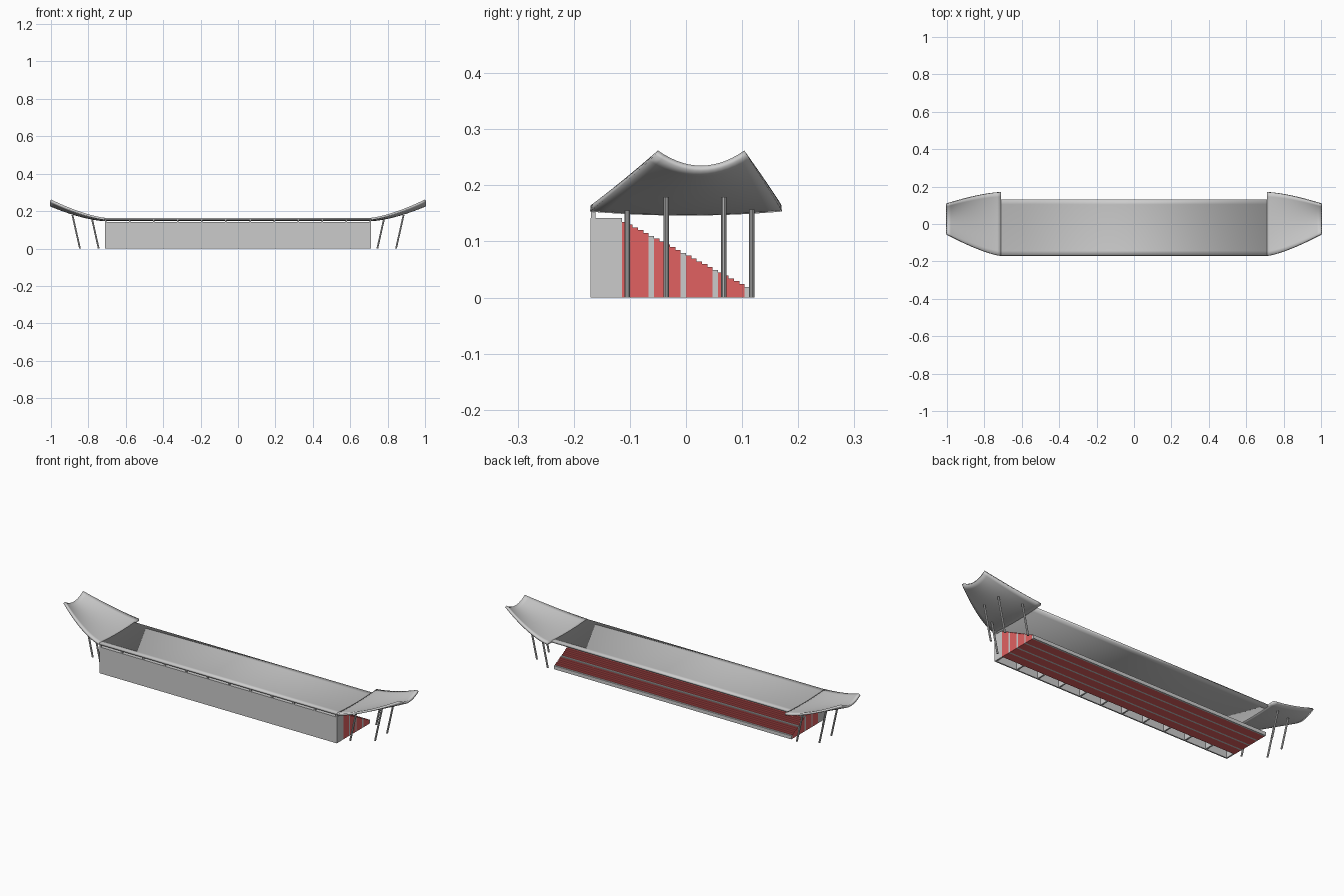
import bpy, bmesh, math
from mathutils import Matrix, Vector

if "Cube" in bpy.data.objects:
    bpy.data.objects.remove(bpy.data.objects["Cube"])

HALF = 0.71          # half length of the stand
ROOF_T = 0.011       # roof thickness

red = bpy.data.materials.new("seat_red")
red.diffuse_color = (0.75, 0.12, 0.12, 1)
red.use_nodes = True
red.node_tree.nodes["Principled BSDF"].inputs["Base Color"].default_value = red.diffuse_color


def make(name, bm, mat=None):
    me = bpy.data.meshes.new(name)
    bm.to_mesh(me)
    bm.free()
    ob = bpy.data.objects.new(name, me)
    bpy.context.collection.objects.link(ob)
    if mat:
        me.materials.append(mat)
    return ob


def box(bm, x0, x1, y0, y1, z0, z1):
    m = Matrix.Translation(((x0 + x1) / 2, (y0 + y1) / 2, (z0 + z1) / 2))
    m = m @ Matrix.Diagonal((x1 - x0, y1 - y0, z1 - z0, 1))
    bmesh.ops.create_cube(bm, size=1, matrix=m)


def mirror_x(ob):
    mod = ob.modifiers.new("mirror", 'MIRROR')
    mod.use_mirror_merge = False


def smooth(ob):
    bpy.ops.object.select_all(action='DESELECT')
    bpy.context.view_layer.objects.active = ob
    ob.select_set(True)
    bpy.ops.object.shade_smooth_by_angle(angle=math.radians(35))


# Terraced seating: five red rows, then one grey aisle row
seats, aisles = bmesh.new(), bmesh.new()
ROWS, Y0, Y1 = 24, -0.114, 0.114
step = (Y1 - Y0) / ROWS
for i in range(ROWS):
    y = Y0 + i * step
    z = 0.135 - i * (0.135 - 0.019) / (ROWS - 1)
    box(aisles if i % 6 == 5 else seats, -HALF, HALF, y, y + step, 0, z)
make("seat_rows", seats, red)
make("aisle_rows", aisles)

# Front building: outer wall, ceiling and partitions, open underneath
bm = bmesh.new()
box(bm, -HALF, HALF, -0.17, -0.163, 0, 0.142)
box(bm, -HALF, HALF, -0.163, Y0, 0.136, 0.142)
make("front_wall", bm)
walls, posts = bmesh.new(), bmesh.new()
for i in range(12):
    x = (HALF - 0.004) * (2 * i / 11 - 1)
    box(walls, x - 0.004, x + 0.004, -0.163, Y0, 0, 0.136)
    box(posts, x - 0.004, x + 0.004, -0.169, -0.161, 0.142, 0.154)
make("partition_walls", walls)
make("roof_posts", posts)


# Roof surface: t runs from the stand end (0) to the raised tip (1)
def edges(t):
    return -0.17 + 0.12 * t ** 1.35, 0.17 - 0.066 * t ** 1.5


def roof_point(x, t, y):
    a, b = edges(t)
    v = (2 * y - a - b) / (b - a)
    mid = 0.157 + 0.078 * t ** 1.55
    return Vector((x, y, mid + (0.007 + 0.02 * t) * v * v))


def roof_sheet(name, nx, ny, func):
    bm = bmesh.new()
    g = [[bm.verts.new(func(i / nx, j / ny)) for j in range(ny + 1)]
         for i in range(nx + 1)]
    for i in range(nx):
        for j in range(ny):
            bm.faces.new((g[i][j], g[i + 1][j], g[i + 1][j + 1], g[i][j + 1]))
    ob = make(name, bm)
    smooth(ob)
    sol = ob.modifiers.new("thickness", 'SOLIDIFY')
    sol.thickness = ROOF_T
    sol.offset = -1
    return ob


def wing(u, v):
    a, b = edges(u)
    return roof_point(HALF + u * (1 - HALF), u, a + (b - a) * v)


roof_sheet("main_roof", 1, 12,
           lambda u, v: roof_point(HALF * (2 * u - 1), 0, -0.168 + 0.298 * v))
mirror_x(roof_sheet("roof_wing", 14, 14, wing))

# Leaning columns under each wing
bm = bmesh.new()
for x0, y, h in ((0.745, -0.105, 0.155), (0.745, 0.117, 0.157),
                 (0.845, -0.035, 0.179), (0.845, 0.067, 0.179)):
    r = bmesh.ops.create_cone(bm, cap_ends=True, segments=10, radius1=0.005,
                              radius2=0.005, depth=h,
                              matrix=Matrix.Translation((x0, y, h / 2)))
    for v in r["verts"]:
        v.co.x += v.co.z * 0.225
legs = make("wing_columns", bm)
smooth(legs)
mirror_x(legs)
